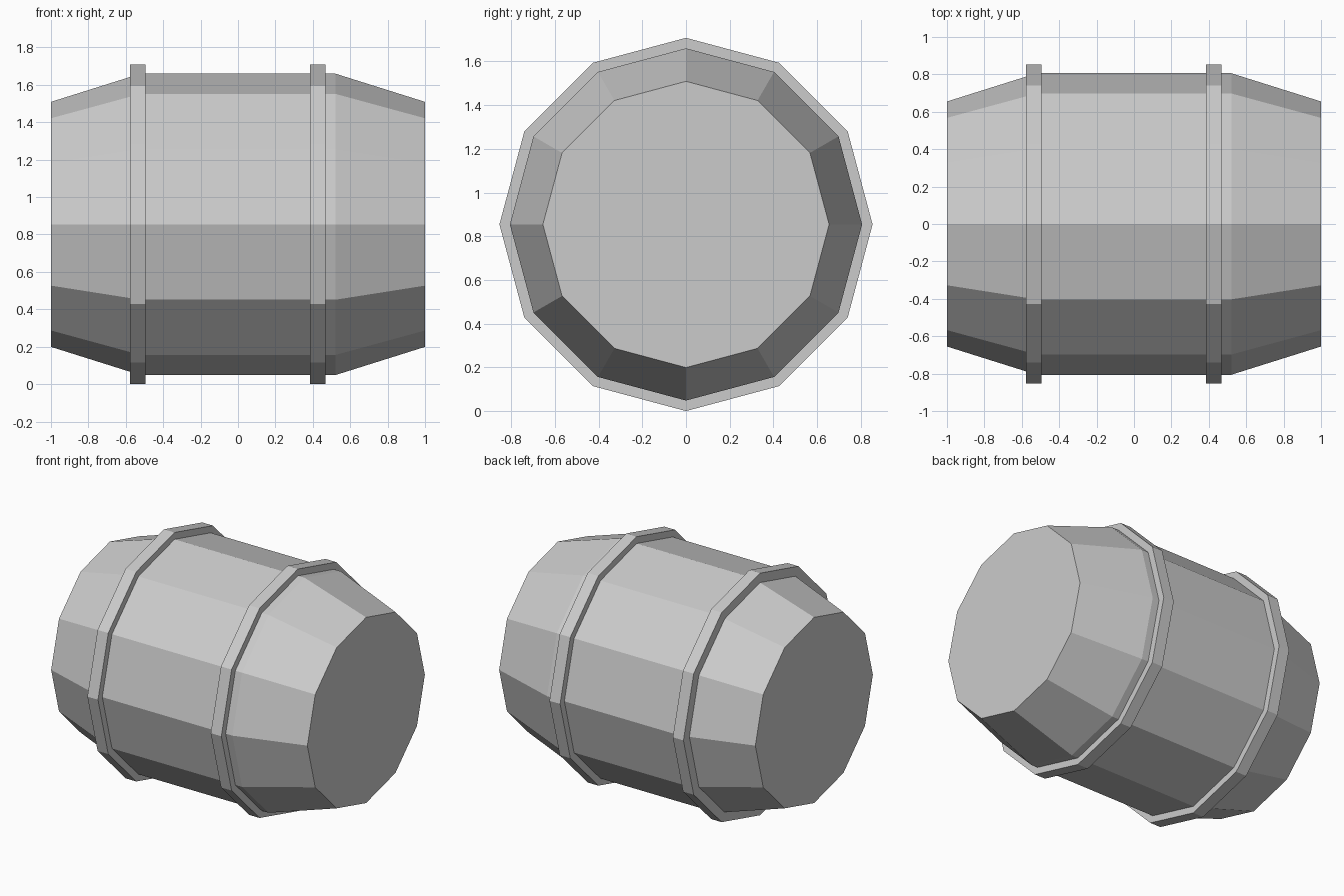
import bpy, bmesh
from math import sin, cos, pi

if "Cube" in bpy.data.objects:
    bpy.data.objects.remove(bpy.data.objects["Cube"])

SIDES = 12
AXIS_Z = 0.854


def lathe(name, profile, closed):
    """Revolve (x, radius) points about the barrel's lengthwise axis."""
    bm = bmesh.new()
    rings = []
    for x, r in profile:
        rings.append([bm.verts.new((x, r * sin(2 * pi * i / SIDES),
                                    AXIS_Z + r * cos(2 * pi * i / SIDES)))
                      for i in range(SIDES)])
    pairs = list(zip(rings, rings[1:]))
    if closed:
        pairs.append((rings[-1], rings[0]))
    else:
        bm.faces.new(rings[0])
        bm.faces.new(rings[-1])
    for a, b in pairs:
        for i in range(SIDES):
            j = (i + 1) % SIDES
            bm.faces.new((a[i], a[j], b[j], b[i]))
    bmesh.ops.recalc_face_normals(bm, faces=bm.faces)
    mesh = bpy.data.meshes.new(name)
    bm.to_mesh(mesh)
    bm.free()
    obj = bpy.data.objects.new(name, mesh)
    bpy.context.collection.objects.link(obj)
    return obj


# Barrel body with tapered, capped ends
lathe("barrel_body", [(-1, 0.655), (-0.52, 0.806), (0.52, 0.806), (1, 0.655)], False)

# Two raised hoops, sunk slightly into the body
for name, x0, x1 in (("left_hoop", -0.578, -0.495), ("right_hoop", 0.385, 0.468)):
    lathe(name, [(x0, 0.77), (x0, 0.854), (x1, 0.854), (x1, 0.77)], True)
